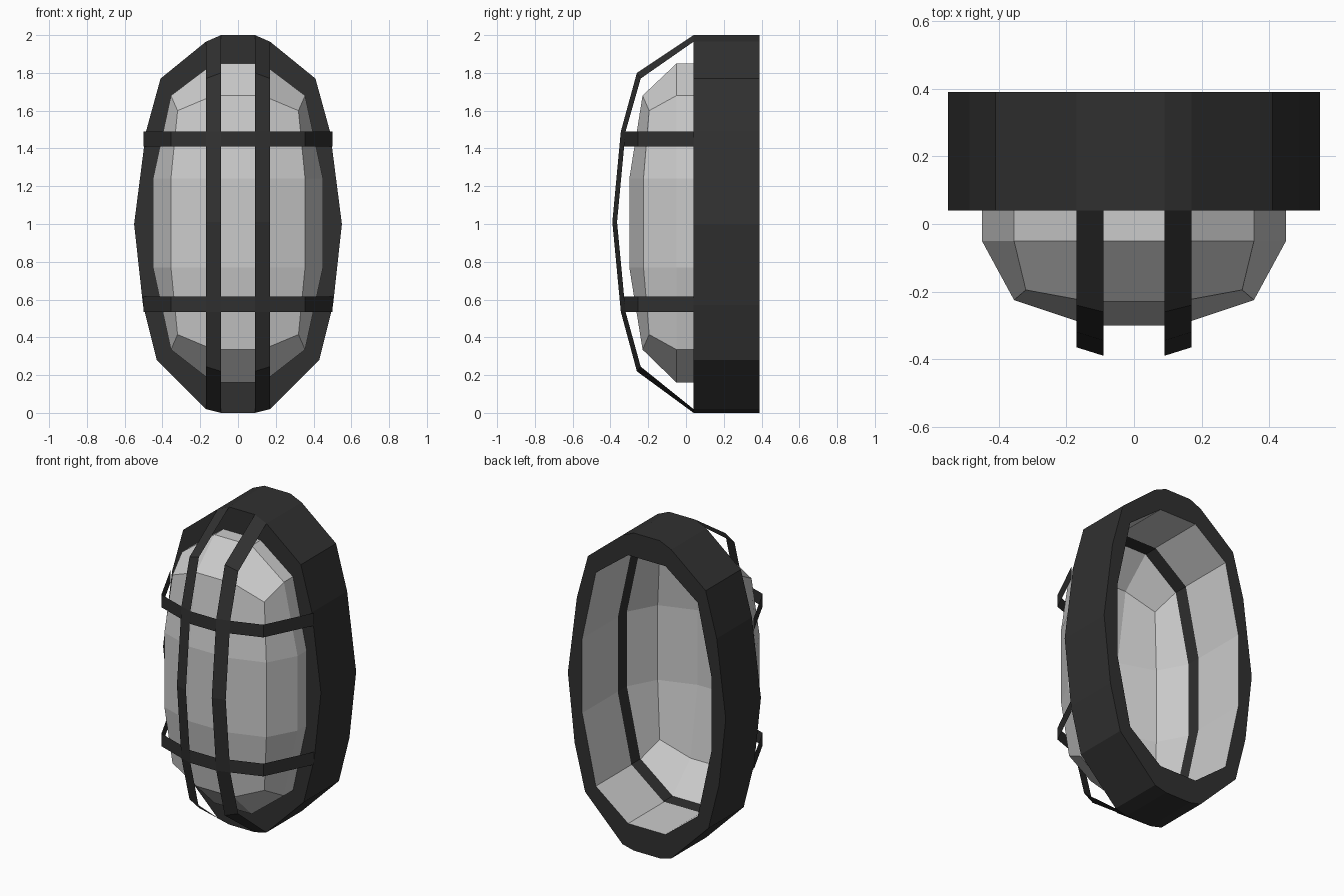
import bpy, bmesh

if "Cube" in bpy.data.objects:
    bpy.data.objects.remove(bpy.data.objects["Cube"])

dark = bpy.data.materials.new("dark_metal")
dark.diffuse_color = (0.03, 0.03, 0.03, 1)
dark.use_nodes = True
dark.node_tree.nodes["Principled BSDF"].inputs["Base Color"].default_value = dark.diffuse_color
FRONT, BACK, LIP = 0.04, 0.39, -0.05


def finish(name, bm, mat=None, recalc=True):
    if recalc:
        bmesh.ops.recalc_face_normals(bm, faces=bm.faces)
    me = bpy.data.meshes.new(name)
    bm.to_mesh(me)
    bm.free()
    ob = bpy.data.objects.new(name, me)
    bpy.context.collection.objects.link(ob)
    if mat:
        me.materials.append(mat)
    return ob


def mirrored(half):
    """Close a right-hand half outline (top to bottom) with its mirror image."""
    return half + [(-p[0], *p[1:]) for p in reversed(half)]


def loop(bm, outline, y):
    return [bm.verts.new((x, y, z)) for x, z in outline]


def bridge(bm, a, b, closed=True):
    n = len(a)
    for i in range(n if closed else n - 1):
        j = (i + 1) % n
        bm.faces.new((a[i], a[j], b[j], b[i]))


outer = mirrored([(0.09, 2.0), (0.17, 1.965), (0.41, 1.77), (0.487, 1.49),
                  (0.55, 1.0), (0.503, 0.57), (0.43, 0.28), (0.17, 0.02), (0.09, 0.0)])
inner = mirrored([(0.13, 1.85), (0.355, 1.68), (0.45, 1.24),
                  (0.45, 0.77), (0.355, 0.335), (0.13, 0.16)])

# Housing: outer wall with flat front and back rims around the opening
bm = bmesh.new()
rims = []
for y in (FRONT, BACK):
    o, i = loop(bm, outer, y), loop(bm, inner, y)
    edges = [bm.edges.new((l[k], l[(k + 1) % len(l)])) for l in (o, i) for k in range(len(l))]
    bmesh.ops.triangle_fill(bm, use_beauty=True, edges=edges, normal=(0, -1, 0))
    rims.append(o)
bridge(bm, *rims)
bmesh.ops.dissolve_limit(bm, angle_limit=0.01, verts=bm.verts, edges=bm.edges)
finish("housing", bm, dark)

# Glass cover: liner tube, bevelled rim and faceted front
bm = bmesh.new()
back, lip = loop(bm, inner, BACK), loop(bm, inner, LIP)
bridge(bm, back, lip)
rows = []
for z0, x1, z1, y1, y0 in ((1.68, 0.32, 1.60, -0.195, -0.23), (1.24, 0.355, 1.24, -0.225, -0.30),
                           (0.77, 0.355, 0.77, -0.225, -0.30), (0.335, 0.32, 0.415, -0.195, -0.23)):
    rows.append([bm.verts.new(c) for c in ((-x1, y1, z1), (-0.13, y0, z0),
                                           (0.13, y0, z0), (x1, y1, z1))])
for a, b in zip(rows, rows[1:]):
    bridge(bm, a, b, closed=False)
edge = ([rows[0][2]] + [r[3] for r in rows] + [rows[3][2], rows[3][1]]
        + [r[0] for r in reversed(rows)] + [rows[0][1]])
bridge(bm, lip, edge)
finish("glass_cover", bm)

# Gasket: dark band just inside the glass rim
bm = bmesh.new()
inset = [(x * 0.994, 1.005 + (z - 1.005) * 0.994) for x, z in inner]
bridge(bm, loop(bm, inset, FRONT), loop(bm, inset, LIP))
finish("gasket", bm, dark)

# Vertical guard bars: sheet strips, tilted back towards the sides
inside = [(0.04, 2.0), (-0.26, 1.80), (-0.345, 1.49), (-0.39, 1.01),
          (-0.345, 0.535), (-0.26, 0.22), (0.04, 0.0)]
outside = [(0.04, 1.965), (-0.24, 1.77), (-0.32, 1.49), (-0.365, 1.01),
           (-0.32, 0.535), (-0.24, 0.245), (0.04, 0.02)]
for side, name in ((-1, "left"), (1, "right")):
    bm = bmesh.new()
    a = [bm.verts.new((side * 0.09, y, z)) for y, z in inside]
    b = [bm.verts.new((side * 0.17, y, z)) for y, z in outside]
    bridge(bm, a, b, closed=False)
    if side < 0:
        bmesh.ops.reverse_faces(bm, faces=bm.faces)
    finish("vertical_guard_" + name, bm, dark, recalc=False)

# Horizontal guard bars: sheet strips wrapped round the glass
half = [(0.09, -0.345), (0.17, -0.32), (0.355, -0.255), (0.50, 0.04)]
path = [(-x, y) for x, y in reversed(half)] + half
for name, z0, z1 in (("upper", 1.41, 1.49), ("lower", 0.535, 0.615)):
    bm = bmesh.new()
    a, b = ([bm.verts.new((x, y, z)) for x, y in path] for z in (z0, z1))
    bridge(bm, a, b, closed=False)
    finish("horizontal_guard_" + name, bm, dark, recalc=False)
